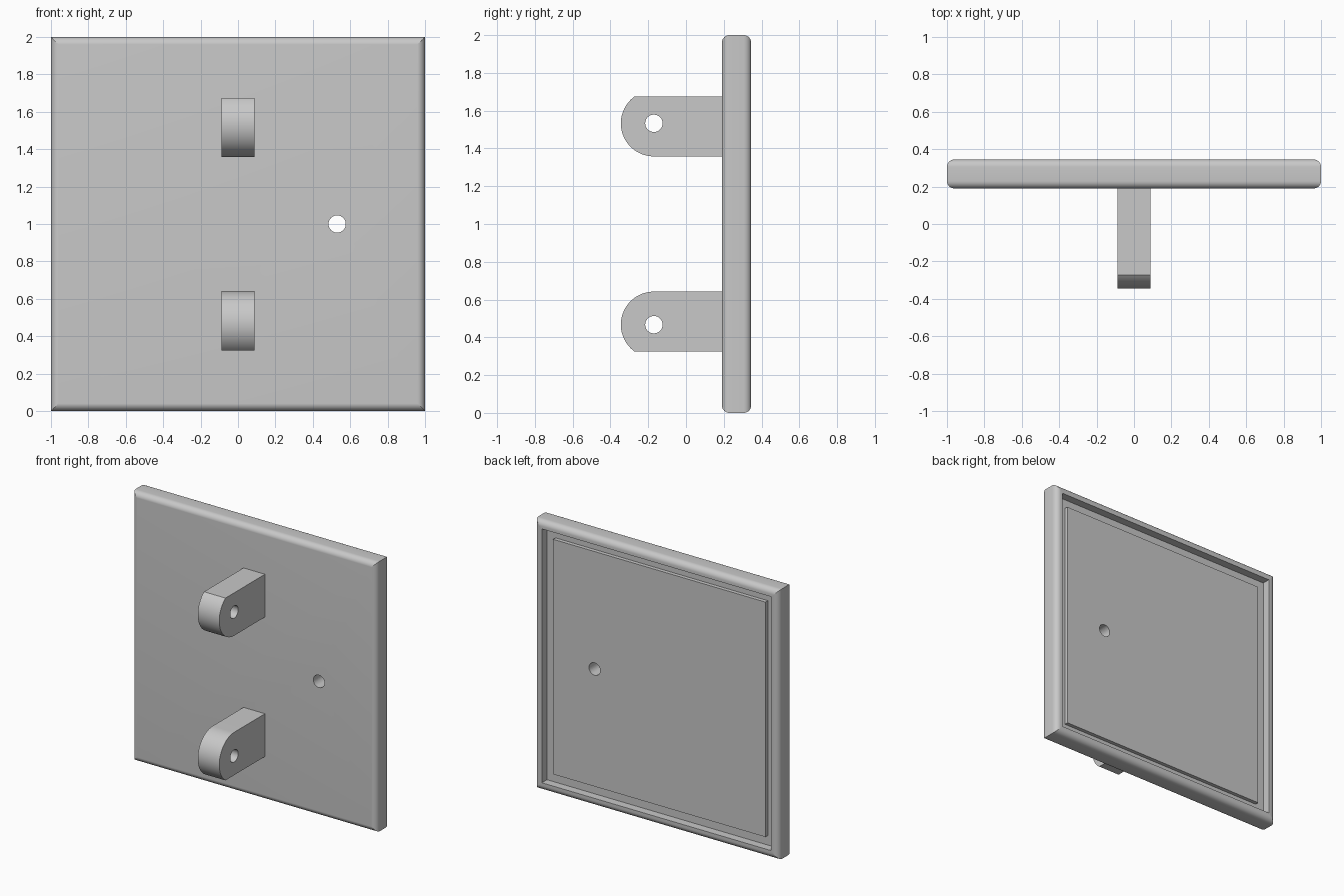
import bpy, bmesh
from math import sin, cos, pi, asin, radians

cube = bpy.data.objects.get("Cube")
if cube:
    bpy.data.objects.remove(cube, do_unlink=True)

grey = bpy.data.materials.new("light_grey")
grey.use_nodes = True
grey.diffuse_color = (0.58, 0.58, 0.58, 1)
grey.node_tree.nodes["Principled BSDF"].inputs["Base Color"].default_value = grey.diffuse_color

FRONT, BACK = 0.19, 0.345    # plate faces along y
ROUND = 0.04                 # edge rounding of the plate
HOLE = 0.046                 # radius of every drilled hole
PIVOT_Y, PIVOT_R = -0.17, 0.175


def make_object(name, bm):
    bmesh.ops.recalc_face_normals(bm, faces=bm.faces[:])
    mesh = bpy.data.meshes.new(name)
    bm.to_mesh(mesh)
    bm.free()
    mesh.materials.append(grey)
    obj = bpy.data.objects.new(name, mesh)
    bpy.context.collection.objects.link(obj)
    return obj


def select_only(obj):
    bpy.ops.object.select_all(action='DESELECT')
    obj.select_set(True)
    bpy.context.view_layer.objects.active = obj


def drill(obj, location, rotation):
    """Cut a round through hole, then shade the finished part."""
    bpy.ops.mesh.primitive_cylinder_add(vertices=48, radius=HOLE, depth=1,
                                        location=location, rotation=rotation)
    cutter = bpy.context.object
    cutter.data.materials.append(grey)
    select_only(obj)
    mod = obj.modifiers.new("hole", 'BOOLEAN')
    mod.operation = 'DIFFERENCE'
    mod.solver = 'EXACT'
    mod.object = cutter
    bpy.ops.object.modifier_apply(modifier=mod.name)
    bpy.data.objects.remove(cutter, do_unlink=True)
    bpy.ops.object.shade_smooth_by_angle(angle=radians(30), keep_sharp_edges=True)


def arc(cx, cy, r, start, end, steps):
    return [(cx + r * cos(start + (end - start) * i / steps),
             cy + r * sin(start + (end - start) * i / steps)) for i in range(steps + 1)]


# Plate: square rings from the front face, round the edge, into the stepped back
profile = arc(1 - ROUND, FRONT + ROUND, ROUND, -pi / 2, 0, 8)
profile += arc(1 - ROUND, BACK - ROUND, ROUND, 0, pi / 2, 8)
profile += [(0.94, BACK), (0.94, BACK - 0.06),            # rim and its inner wall
            (0.87, BACK - 0.06), (0.87, BACK - 0.032)]    # channel and raised panel
bm = bmesh.new()
rings = [[bm.verts.new((sx * h, y, 1 + sz * h))
          for sx, sz in ((-1, -1), (1, -1), (1, 1), (-1, 1))] for h, y in profile]
bm.faces.new(rings[0])
bm.faces.new(rings[-1])
for a, b in zip(rings, rings[1:]):
    for i in range(4):
        j = (i + 1) % 4
        bm.faces.new((a[i], a[j], b[j], b[i]))
    for i in range(4):
        bm.edges.get((a[i], b[i])).smooth = False         # crisp mitred corners
plate = make_object("plate", bm)
drill(plate, (0.53, 0.27, 1), (pi / 2, 0, 0))


# Brackets: rounded lugs, cut flat on the outer side, mirrored about mid height
def bracket(name, side):
    pivot_z, flat = 0.533, 0.142
    outline = arc(PIVOT_Y, pivot_z, PIVOT_R, pi - asin(flat / PIVOT_R), 1.5 * pi, 36)
    outline += [(FRONT + 0.02, pivot_z - PIVOT_R), (FRONT + 0.02, pivot_z + flat)]
    bm = bmesh.new()
    face = bm.faces.new([bm.verts.new((-0.088, y, 1 + side * z)) for y, z in outline])
    out = bmesh.ops.extrude_face_region(bm, geom=[face])
    moved = [v for v in out["geom"] if isinstance(v, bmesh.types.BMVert)]
    bmesh.ops.translate(bm, verts=moved, vec=(0.176, 0, 0))
    obj = make_object(name, bm)
    drill(obj, (0, PIVOT_Y, 1 + side * pivot_z), (0, pi / 2, 0))


bracket("upper_bracket", 1)
bracket("lower_bracket", -1)
